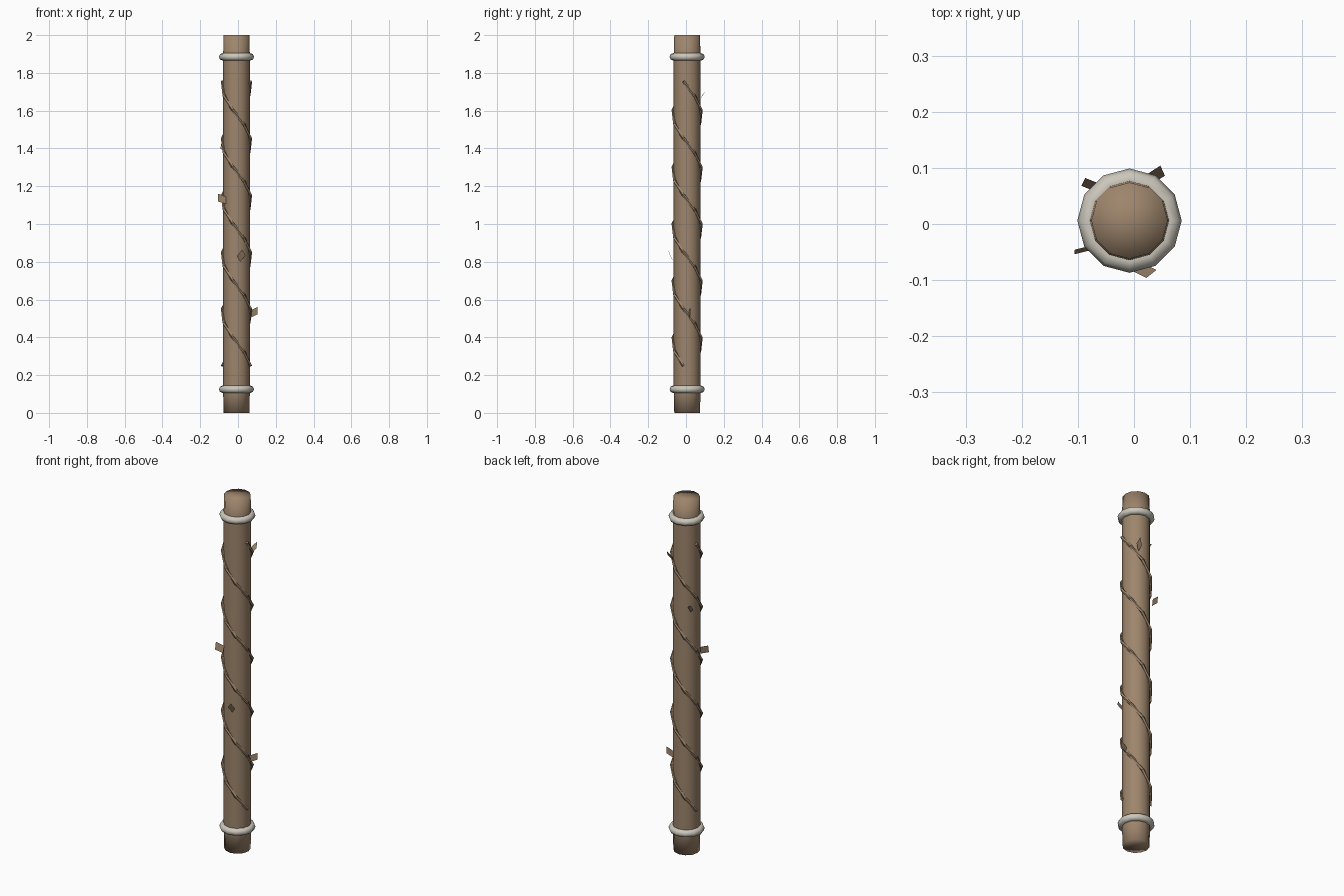
import bpy, bmesh, math
from mathutils import Vector

if "Cube" in bpy.data.objects:
    bpy.data.objects.remove(bpy.data.objects["Cube"], do_unlink=True)

CX, CY = -0.008, 0.006   # axis of the pole
SIDES = 12


def material(name, rgb):
    m = bpy.data.materials.new(name)
    m.use_nodes = True
    m.diffuse_color = (*rgb, 1)
    m.node_tree.nodes["Principled BSDF"].inputs["Base Color"].default_value = (*rgb, 1)
    return m


wood = material("brown wood", (0.34, 0.235, 0.15))
rope = material("pale grey band", (0.60, 0.57, 0.50))


def finish(name, bm, mat, smooth):
    bmesh.ops.recalc_face_normals(bm, faces=bm.faces)
    for f in bm.faces:
        f.smooth = smooth
    mesh = bpy.data.meshes.new(name)
    bm.to_mesh(mesh)
    bm.free()
    mesh.materials.append(mat)
    ob = bpy.data.objects.new(name, mesh)
    bpy.context.collection.objects.link(ob)
    return ob


def lathe(name, profile, mat, closed=False):
    """Turn a (radius, z) profile around the pole axis."""
    bm = bmesh.new()
    rings = []
    for r, z in profile:
        rings.append([bm.verts.new((CX + r * math.cos(a), CY + r * math.sin(a), z))
                      for a in (math.tau * i / SIDES for i in range(SIDES))])
    pairs = list(zip(rings, rings[1:]))
    if closed:
        pairs.append((rings[-1], rings[0]))
    for lo, hi in pairs:
        for i in range(SIDES):
            j = (i + 1) % SIDES
            bm.faces.new((lo[i], lo[j], hi[j], hi[i]))
    if not closed:
        # Fan caps with a centre point
        for ring, z in ((rings[0], profile[0][1]), (rings[-1], profile[-1][1])):
            c = bm.verts.new((CX, CY, z))
            for i in range(SIDES):
                bm.faces.new((ring[i], ring[(i + 1) % SIDES], c))
    return finish(name, bm, mat, True)


# Pole, slightly narrower at both ends
lathe("pole", [(0.068, 0), (0.071, 0.12), (0.071, 1.88), (0.068, 2)], wood)

# Bands near both ends
for name, z in (("lower_band", 0.125), ("upper_band", 1.885)):
    section = [(0.073 + 0.02 * math.cos(a), z + 0.02 * math.sin(a))
               for a in (math.tau * i / 8 for i in range(8))]
    lathe(name, section, rope, closed=True)


# Two vines winding around the pole
def vine(name, start):
    turns, steps, top, bottom = 2.5, 20, 1.755, 0.25
    bm = bmesh.new()
    rings = []
    for i in range(steps + 1):
        t = i / steps
        a = start + math.tau * turns * t
        out = Vector((math.cos(a), math.sin(a), 0))
        along = Vector((-out.y * 0.78, out.x * 0.78, -0.99)).normalized()
        side = out.cross(along)
        c = Vector((CX, CY, top + (bottom - top) * t)) + out * 0.077
        rings.append([bm.verts.new(c + 0.0085 * (out * math.cos(b) + side * math.sin(b)))
                      for b in (math.tau * k / 5 for k in range(5))])
    for lo, hi in zip(rings, rings[1:]):
        for k in range(5):
            j = (k + 1) % 5
            bm.faces.new((lo[k], lo[j], hi[j], hi[k]))
    bm.faces.new(rings[0])
    bm.faces.new(rings[-1])
    finish(name, bm, wood, False)


vine("vine_a", math.radians(165))
vine("vine_b", math.radians(-15))

# Leaves: base corner and two edges of each blade
leaves = {
    "leaf_back": ((0.03, 0.07, 1.65), (-0.008, 0.018, 0.03), (0.025, 0.016, 0.03)),
    "leaf_back_right": ((-0.062, 0.072, 1.41), (-0.025, 0.01, 0.02), (-0.007, -0.014, -0.03)),
    "leaf_right": ((-0.063, -0.035, 1.145), (-0.043, -0.011, 0.015), (0, -0.008, -0.04)),
    "leaf_front": ((0.012, -0.068, 0.8), (-0.018, -0.014, 0.03), (0.028, -0.014, 0.034)),
    "leaf_left": ((0.06, 0.015, 0.5), (0.044, 0.01, 0.023), (0, 0, 0.038)),
}
for name, (p, u, v) in leaves.items():
    p, u, v = Vector(p), Vector(u), Vector(v)
    bm = bmesh.new()
    bm.faces.new([bm.verts.new(q) for q in (p, p + u, p + u + v, p + v)])
    finish(name, bm, wood, False)
